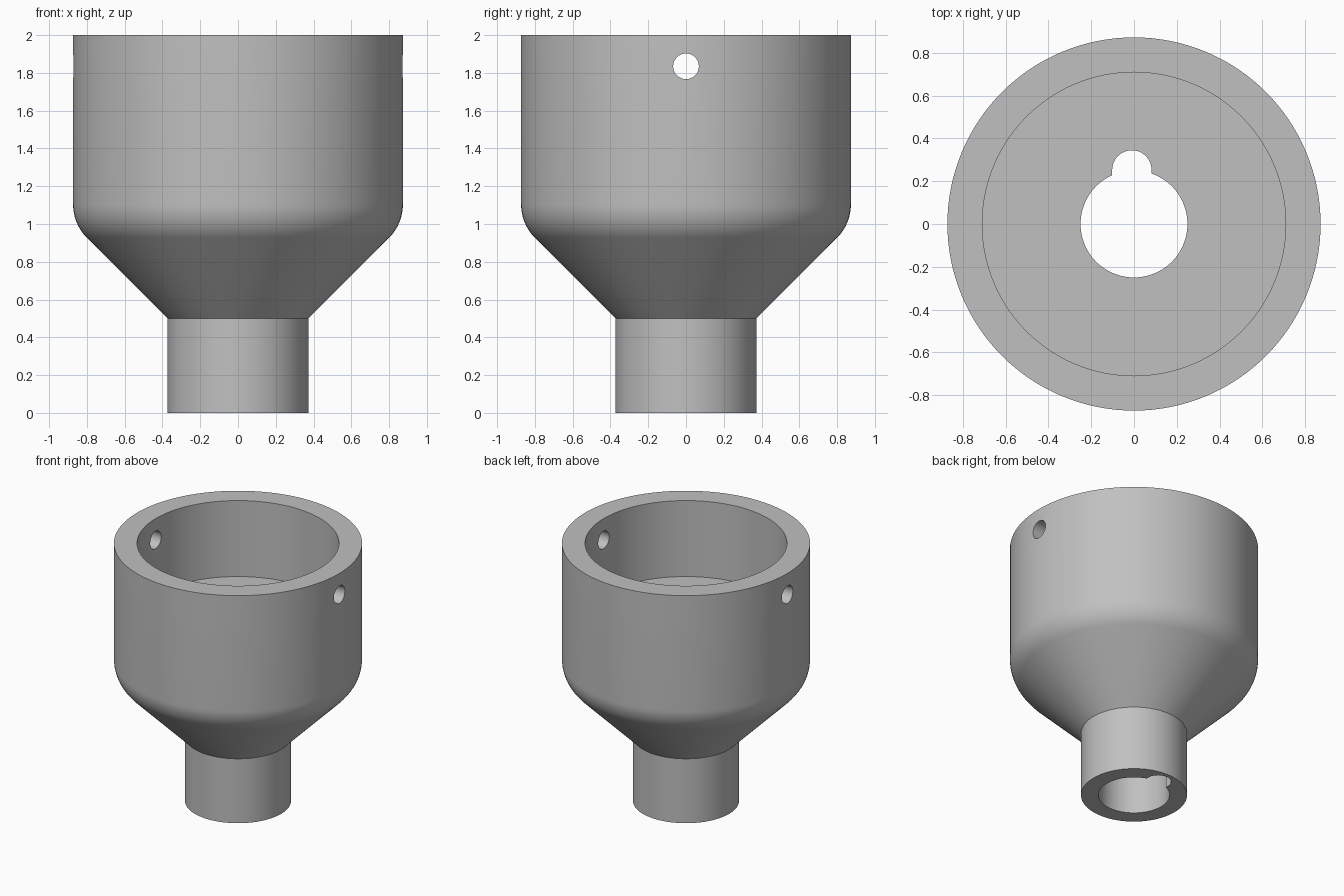
import bpy, bmesh, math
from mathutils import Matrix

if "Cube" in bpy.data.objects:
    bpy.data.objects.remove(bpy.data.objects["Cube"])

SEGMENTS = 128

# Single plain grey finish
grey = bpy.data.materials.new("plain grey")
grey.use_nodes = True
colour = (0.53, 0.53, 0.53, 1)
grey.diffuse_color = colour
grey.node_tree.nodes["Principled BSDF"].inputs["Base Color"].default_value = colour


def make_object(name, bm):
    bmesh.ops.recalc_face_normals(bm, faces=bm.faces)
    mesh = bpy.data.meshes.new(name)
    bm.to_mesh(mesh)
    bm.free()
    mesh.materials.append(grey)
    obj = bpy.data.objects.new(name, mesh)
    bpy.context.collection.objects.link(obj)
    return obj


def lathe(name, profile):
    """Revolve a closed (radius, height) outline about z."""
    bm = bmesh.new()
    rings = []
    for i in range(SEGMENTS):
        a = 2 * math.pi * i / SEGMENTS
        rings.append([bm.verts.new((r * math.cos(a), r * math.sin(a), z)) for r, z in profile])
    n = len(profile)
    for i in range(SEGMENTS):
        a, b = rings[i], rings[(i + 1) % SEGMENTS]
        for j in range(n):
            k = (j + 1) % n
            bm.faces.new((a[j], b[j], b[k], a[k]))
    return make_object(name, bm)


def prism(name, outline, low, high, turn=Matrix()):
    """Extrude a flat outline along z, then turn it into place."""
    bm = bmesh.new()
    face = bm.faces.new([bm.verts.new((x, y, low)) for x, y in outline])
    new = bmesh.ops.extrude_face_region(bm, geom=[face])["geom"]
    moved = [v for v in new if isinstance(v, bmesh.types.BMVert)]
    bmesh.ops.translate(bm, verts=moved, vec=(0, 0, high - low))
    bmesh.ops.transform(bm, matrix=turn, verts=bm.verts)
    return make_object(name, bm)


def arc(cx, cy, r, start, end, steps):
    return [(cx + r * math.cos(math.radians(start + (end - start) * i / steps)),
             cy + r * math.sin(math.radians(start + (end - start) * i / steps)))
            for i in range(steps + 1)]


# Funnel body: bore, neck, 45 degree cone, rounded shoulder, wall and flat cup floor
outer, fillet = 0.873, 0.25
shoulder_z = 1.0 + fillet * math.tan(math.radians(22.5))
shoulder = arc(outer - fillet, shoulder_z, fillet, -45, 0, 12)
profile = [(0.25, 0), (0.373, 0), (0.373, 0.5)] + shoulder + [
    (outer, 2), (0.71, 2), (0.71, 1.41), (0.25, 1.41)]
body = lathe("funnel_body", profile)

# Keyway along the bore, round at the back
keyway_outline = arc(-0.01, 0.253, 0.092, 0, 180, 24) + [(-0.102, 0.1), (0.082, 0.1)]
keyway = prism("keyway_cutter", keyway_outline, -0.1, 1.6)

# Pin hole through both sides of the rim
pin_turn = Matrix.Translation((0, 0, 1.835)) @ Matrix.Rotation(math.pi / 2, 4, "Y")
pin = prism("pin_hole_cutter", arc(0, 0, 0.068, 0, 352.5, 47), -1.2, 1.2, pin_turn)

bpy.context.view_layer.objects.active = body
for cutter in (keyway, pin):
    cut = body.modifiers.new(cutter.name, "BOOLEAN")
    cut.operation = "DIFFERENCE"
    cut.solver = "EXACT"
    cut.object = cutter
    bpy.ops.object.modifier_apply(modifier=cut.name)
    bpy.data.objects.remove(cutter)

# Smooth walls with crisp edges
bpy.ops.object.select_all(action="DESELECT")
body.select_set(True)
bpy.ops.object.shade_smooth_by_angle(angle=math.radians(30))
